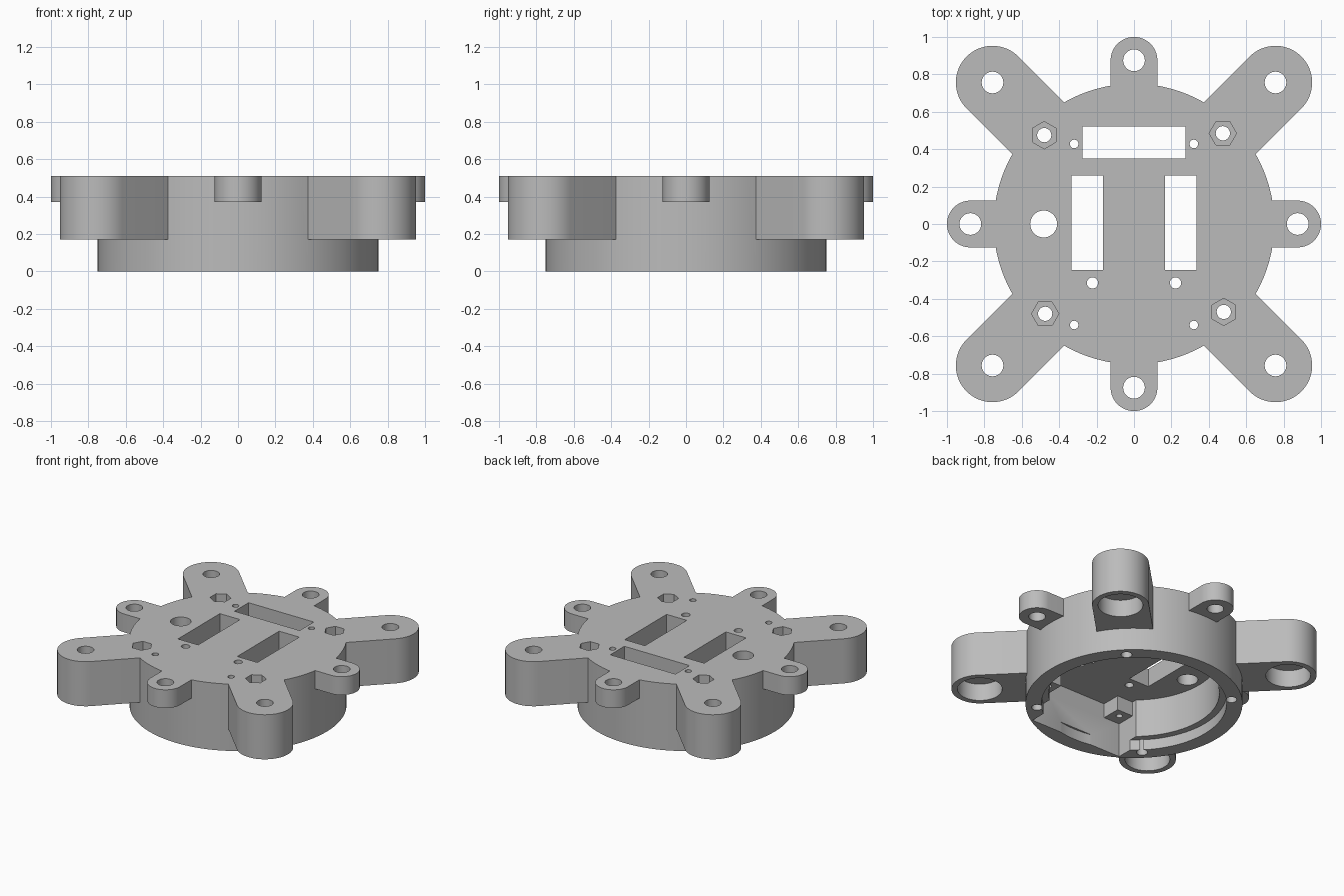
import bpy
import math

cube = bpy.data.objects.get("Cube")
if cube:
    bpy.data.objects.remove(cube, do_unlink=True)

TOP, CEILING = 0.51, 0.37

grey = bpy.data.materials.new("plain grey")
grey.use_nodes = True
grey.diffuse_color = (0.5, 0.5, 0.5, 1)
grey.node_tree.nodes["Principled BSDF"].inputs["Base Color"].default_value = (0.5, 0.5, 0.5, 1)


def cylinder(x, y, r, z0, z1, sides=32, turn=0.0):
    bpy.ops.mesh.primitive_cylinder_add(vertices=sides, radius=r, depth=z1 - z0,
                                        location=(x, y, (z0 + z1) / 2), rotation=(0, 0, turn))
    return bpy.context.object


def box(x0, x1, y0, y1, z0, z1, turn=0.0):
    # The turn is about the world origin
    cx, cy = (x0 + x1) / 2, (y0 + y1) / 2
    c, s = math.cos(turn), math.sin(turn)
    bpy.ops.mesh.primitive_cube_add(size=1, location=(cx * c - cy * s, cx * s + cy * c, (z0 + z1) / 2),
                                    rotation=(0, 0, turn))
    ob = bpy.context.object
    ob.scale = (x1 - x0, y1 - y0, z1 - z0)
    return ob


def combine(target, tool, operation):
    bpy.context.view_layer.update()
    mod = target.modifiers.new("shape", 'BOOLEAN')
    mod.operation = operation
    mod.solver = 'EXACT'
    mod.object = tool
    bpy.context.view_layer.objects.active = target
    bpy.ops.object.modifier_apply(modifier=mod.name)
    bpy.data.objects.remove(tool, do_unlink=True)


def add(tool):
    combine(body, tool, 'UNION')


def cut(tool):
    combine(body, tool, 'DIFFERENCE')


# Round housing
body = cylinder(0, 0, 0.75, 0, TOP, 96)
body.name = "mounting_plate_housing"

# Deep diagonal arms and shallow side tabs, each with a rounded end
for i in range(4):
    for angle, reach, half, z0 in ((math.pi / 4, 1.07, 0.196, 0.17), (0, 0.875, 0.125, CEILING)):
        a = angle + i * math.pi / 2
        add(box(0.4, reach, -half, half, z0, TOP, a))
        add(cylinder(reach * math.cos(a), reach * math.sin(a), half, z0, TOP, 64))

# Stepped round cavity and the rectangular board pocket, open below
cut(cylinder(0, 0, 0.64, -0.1, 0.08, 96))
cut(cylinder(0, 0, 0.59, -0.1, CEILING, 96))
cut(box(-0.39, 0.39, -0.625, 0.51, -0.1, CEILING))

# Board standoffs in the pocket corners
for s in (-1, 1):
    add(box(s * 0.325 - 0.07, s * 0.325 + 0.07, -0.64, -0.48, 0.26, 0.42))
    add(box(s * 0.34 - 0.055, s * 0.34 + 0.055, 0.37, 0.525, 0.26, 0.42))

# Bolt holes in the arms (counterbored from below) and tabs
for i in range(4):
    a = i * math.pi / 2
    cut(cylinder(0.875 * math.cos(a), 0.875 * math.sin(a), 0.058, 0, 0.7))
    a += math.pi / 4
    x, y = 1.07 * math.cos(a), 1.07 * math.sin(a)
    cut(cylinder(x, y, 0.155, 0, 0.3, 48))
    cut(cylinder(x, y, 0.058, 0.2, 0.7))

# Hexagonal nut recesses with bolt holes through the ring
for x, y, turn in ((-0.48, 0.475, 0), (0.475, 0.485, 30), (-0.475, -0.48, 30), (0.48, -0.47, 0)):
    cut(cylinder(x, y, 0.073, 0.41, 0.7, 6, math.radians(turn)))
    cut(cylinder(x, y, 0.038, -0.1, 0.6))

# Rectangular openings in the top plate
cut(box(-0.275, 0.275, 0.35, 0.52, 0.2, 0.7))
for s in (-1, 1):
    cut(box(s * 0.25 - 0.085, s * 0.25 + 0.085, -0.245, 0.26, 0.2, 0.7))

# Small screw holes and the cable hole
for s in (-1, 1):
    for x, y, r in ((0.32, 0.428, 0.023), (0.32, -0.54, 0.023), (0.222, -0.315, 0.03)):
        cut(cylinder(s * x, y, r, 0.1, 0.7, 24))
cut(cylinder(-0.483, 0, 0.072, 0.2, 0.7))

# Finish
body.data.materials.clear()
body.data.materials.append(grey)
for face in body.data.polygons:
    face.material_index = 0
bpy.ops.object.select_all(action='DESELECT')
body.select_set(True)
bpy.context.view_layer.objects.active = body
bpy.ops.object.transform_apply(location=True, rotation=True, scale=True)
bpy.ops.object.shade_smooth_by_angle(angle=math.radians(30))
